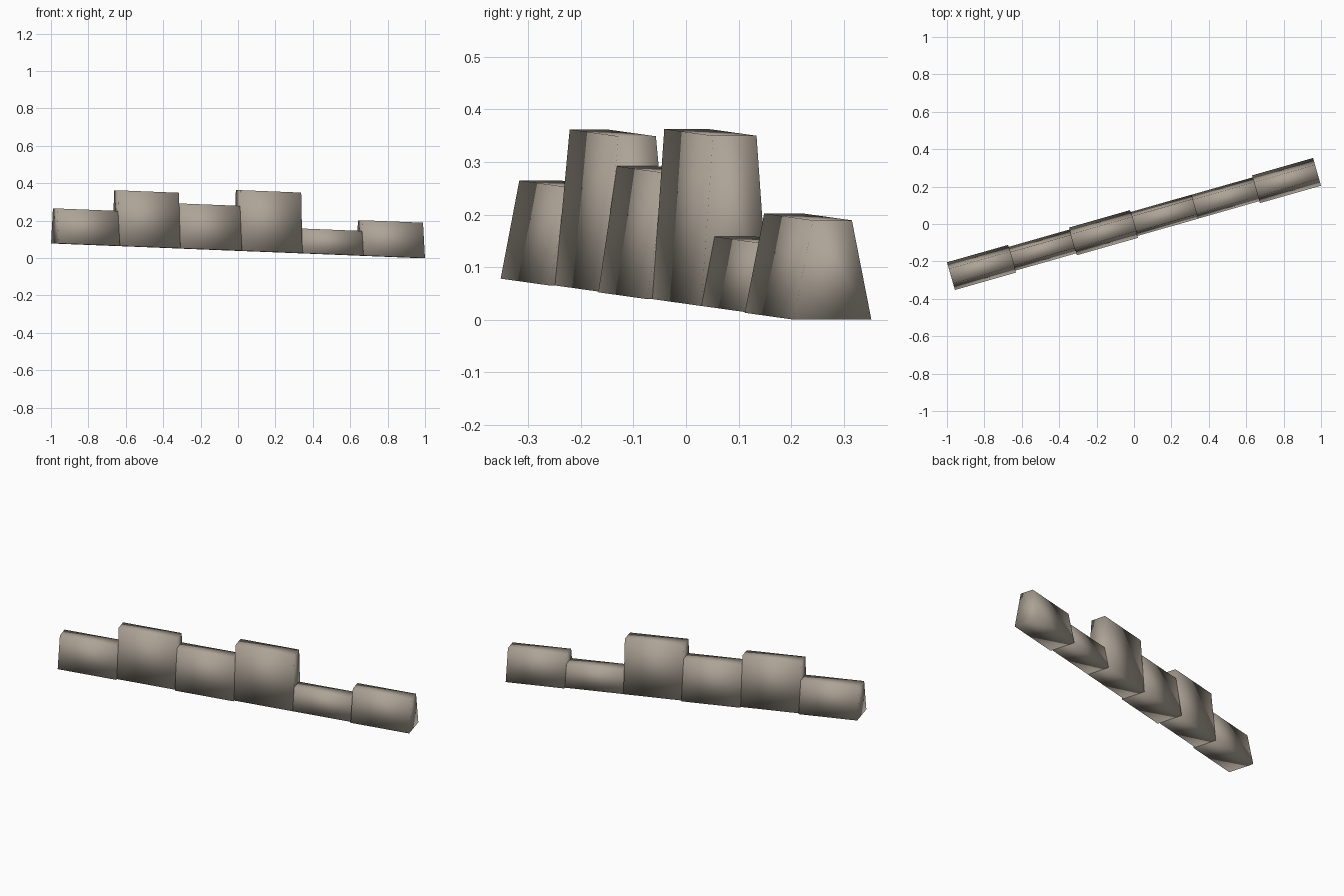
import bpy
import bmesh
import math
from mathutils import Matrix

cube = bpy.data.objects.get("Cube")
if cube:
    bpy.data.objects.remove(cube, do_unlink=True)

# Single weathered stone colour
stone = bpy.data.materials.new("warm_grey_stone")
stone.use_nodes = True
colour = (0.42, 0.37, 0.31, 1.0)
stone.diffuse_color = colour
stone.node_tree.nodes["Principled BSDF"].inputs["Base Color"].default_value = colour

LENGTH = 2.035
DROP = 0.078
HEADING = Matrix.Rotation(math.radians(15.9), 4, "Z")

# Height, base width and top width of each block along the wall
BLOCKS = [
    (0.187, 0.154, 0.080),
    (0.297, 0.132, 0.074),
    (0.240, 0.154, 0.080),
    (0.324, 0.133, 0.086),
    (0.132, 0.132, 0.080),
    (0.189, 0.154, 0.077),
]


def wall_block(index, height, base, top):
    """Tapered block with upright ends, sheared to follow the slope."""
    pitch = LENGTH / len(BLOCKS)
    start = -LENGTH / 2 + index * pitch
    bm = bmesh.new()
    bmesh.ops.create_cube(bm, size=1)
    for v in bm.verts:
        width = top if v.co.z > 0 else base
        x = start + (v.co.x + 0.5) * pitch
        ground = DROP * (0.5 - x / LENGTH)
        v.co = (x, v.co.y * width, ground + (v.co.z + 0.5) * height)
    bm.transform(HEADING)
    for face in bm.faces:
        face.smooth = True
    mesh = bpy.data.meshes.new(f"wall_block_{index + 1}")
    bm.to_mesh(mesh)
    bm.free()
    mesh.materials.append(stone)
    obj = bpy.data.objects.new(mesh.name, mesh)
    bpy.context.collection.objects.link(obj)


for i, dimensions in enumerate(BLOCKS):
    wall_block(i, *dimensions)
